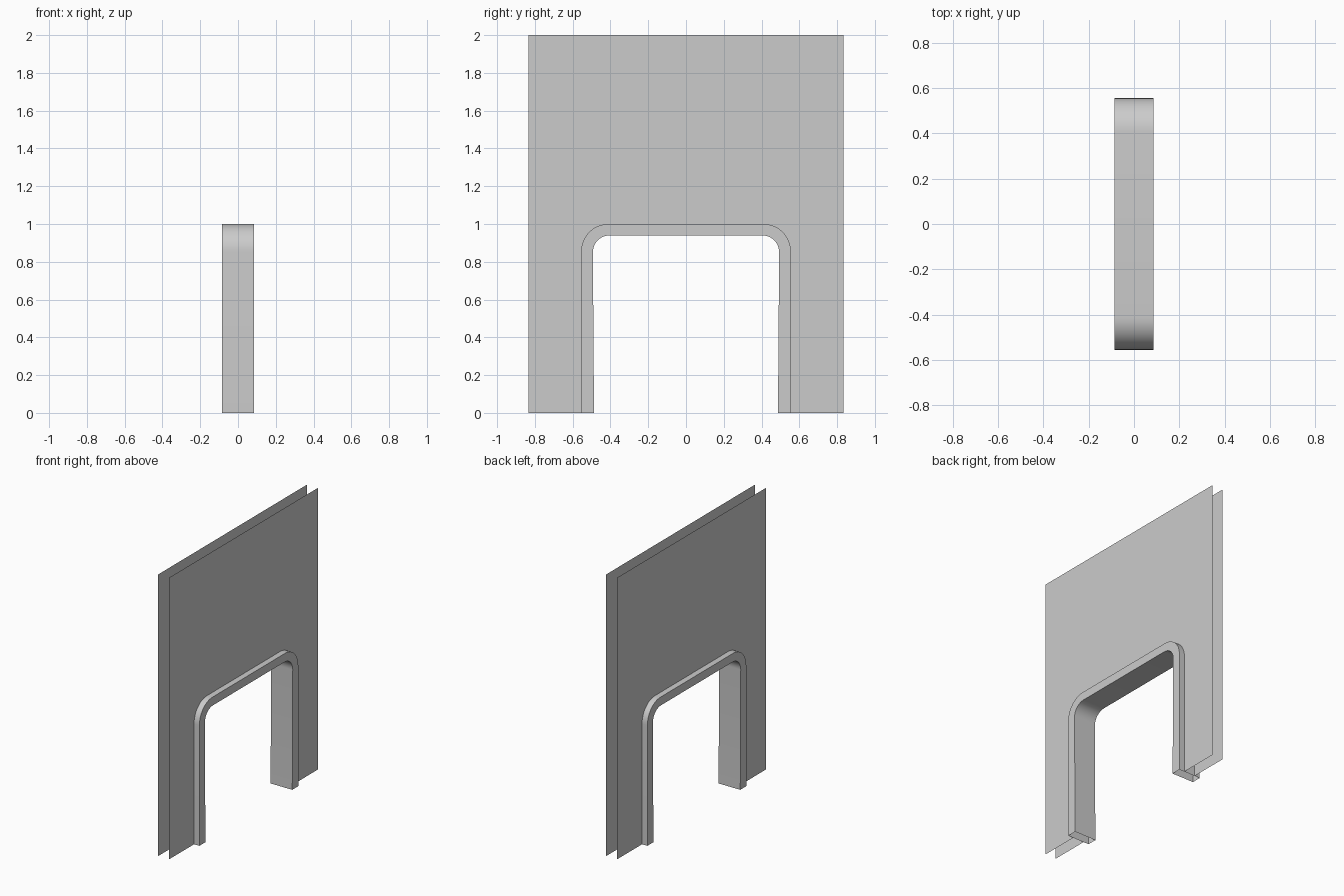
import bpy
import bmesh
from math import sin, cos, pi, radians

cube = bpy.data.objects.get("Cube")
if cube:
    bpy.data.objects.remove(cube, do_unlink=True)

# Single plain grey for everything
grey = bpy.data.materials.new("plain grey")
grey.use_nodes = True
colour = (0.6, 0.6, 0.6, 1)
grey.diffuse_color = colour
grey.node_tree.nodes["Principled BSDF"].inputs["Base Color"].default_value = colour

WALL_HALF, WALL_TOP, WALL_X = 0.835, 2.0, 0.043
FRAME_X = 0.085
STEPS = 12


def arch(foot, half, top, radius):
    """Outline (y, z) of a round-cornered doorway, from the -y foot to the +y foot."""
    left = [(-foot, 0)]
    for i in range(STEPS + 1):
        a = i / STEPS * pi / 2
        left.append((-half + radius * (1 - cos(a)), top - radius * (1 - sin(a))))
    return left + [(-y, z) for y, z in reversed(left)]


def finish(name, bm):
    mesh = bpy.data.meshes.new(name)
    bm.to_mesh(mesh)
    bm.free()
    mesh.materials.append(grey)
    obj = bpy.data.objects.new(name, mesh)
    bpy.context.collection.objects.link(obj)
    return obj


outer = arch(0.555, 0.555, 1.0, 0.145)
inner = arch(0.487, 0.493, 0.94, 0.09)

# Two thin wall sheets with the doorway left open
for name, side in (("left_wall_sheet", 1), ("right_wall_sheet", -1)):
    w, h = WALL_HALF, WALL_TOP
    outline = [(-w, 0), (-w, h), (w, h), (w, 0)] + outer[::-1]
    if side > 0:
        outline.reverse()
    bm = bmesh.new()
    bm.faces.new([bm.verts.new((side * WALL_X, y, z)) for y, z in outline])
    bm.normal_update()
    bmesh.ops.triangulate(bm, faces=bm.faces[:])
    finish(name, bm)

# Hollow door frame wrapping the opening, open at the feet
bm = bmesh.new()
rings = []
for (iy, iz), (oy, oz) in zip(inner, outer):
    section = [(-FRAME_X, iy, iz), (FRAME_X, iy, iz), (FRAME_X, oy, oz), (-FRAME_X, oy, oz)]
    rings.append([bm.verts.new(p) for p in section])
for a, b in zip(rings, rings[1:]):
    for j in range(4):
        k = (j + 1) % 4
        bm.faces.new((a[j], b[j], b[k], a[k]))
frame = finish("door_frame", bm)

# Smooth rounded corners, crisp edges
bpy.ops.object.select_all(action="DESELECT")
frame.select_set(True)
bpy.context.view_layer.objects.active = frame
bpy.ops.object.shade_smooth_by_angle(angle=radians(30))
